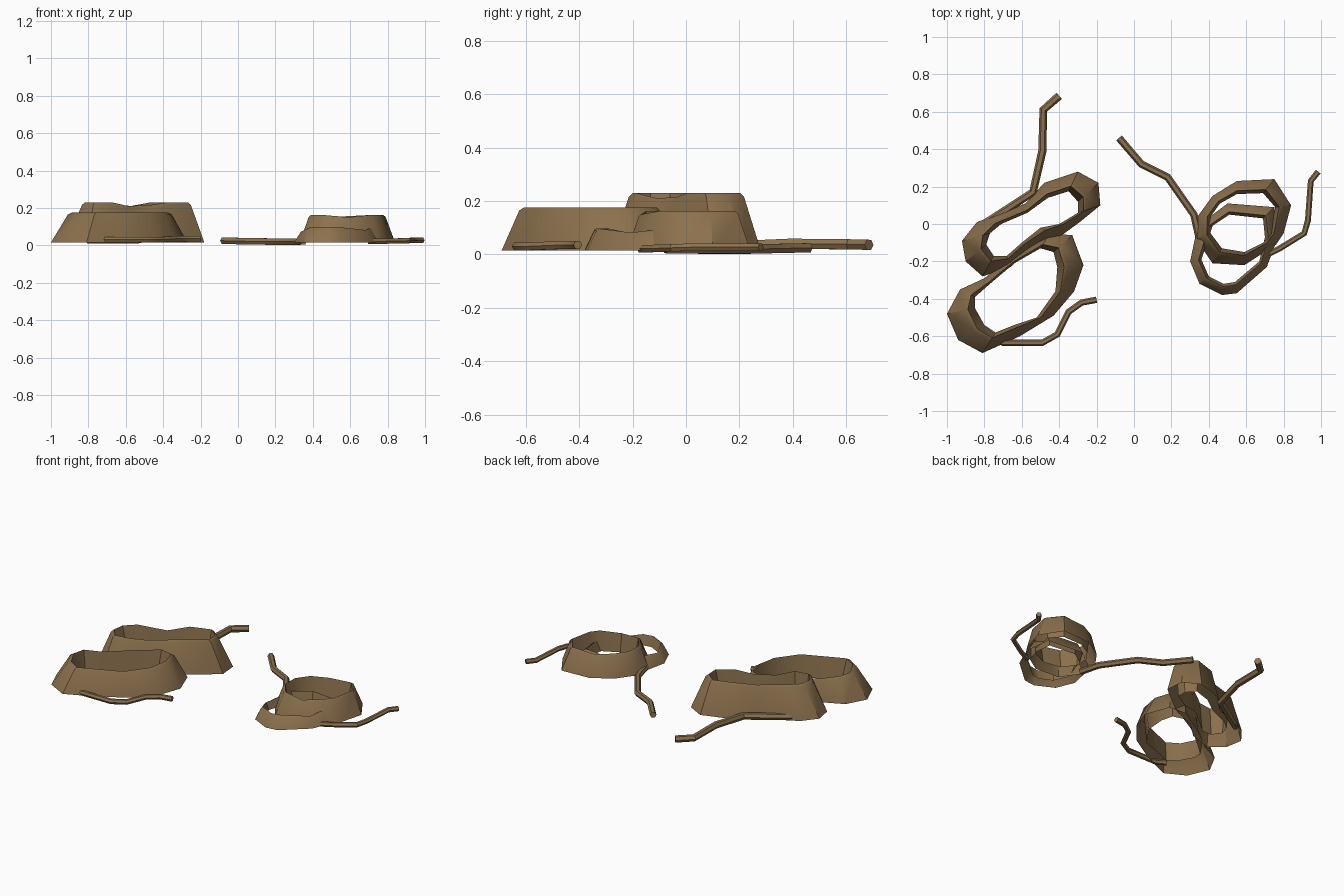
import bpy, math

if "Cube" in bpy.data.objects:
    bpy.data.objects.remove(bpy.data.objects["Cube"])

mat = bpy.data.materials.new("brown")
mat.diffuse_color = (0.26, 0.165, 0.075, 1)
mat.use_nodes = True
mat.node_tree.nodes["Principled BSDF"].inputs["Base Color"].default_value = mat.diffuse_color


def finish(ob):
    bpy.ops.object.select_all(action='DESELECT')
    ob.select_set(True)
    bpy.context.view_layer.objects.active = ob
    bpy.ops.object.shade_smooth_by_angle(angle=math.radians(35))


def collar(name, pairs, height, dips={}):
    """Flared loop: outer wall up to a rim, then a lip down into the hole.
    pairs: (outer x, outer y, hole x, hole y), clockwise from the top view."""
    verts, faces, n = [], [], len(pairs)
    profile = [(0, None), (0.6, 0.94), (0.74, 1.0), (1.0, None)]
    for k, (f, zf) in enumerate(profile):
        for i, (ox, oy, hx, hy) in enumerate(pairs):
            z = (0.015 if k == 0 else 0.03) if zf is None else (height - dips.get(i, 0)) * zf
            verts.append((ox + (hx - ox) * f, oy + (hy - oy) * f, z))
    for k in range(3):
        for i in range(n):
            j = (i + 1) % n
            faces.append((k * n + j, k * n + i, (k + 1) * n + i, (k + 1) * n + j)[::-1])
    me = bpy.data.meshes.new(name)
    me.from_pydata(verts, [], [f[::-1] for f in faces])
    me.materials.append(mat)
    ob = bpy.data.objects.new(name, me)
    bpy.context.collection.objects.link(ob)
    finish(ob)


def strand(name, pts, r=0.02):
    """Thin six-sided strand lying on the floor."""
    cu = bpy.data.curves.new(name, 'CURVE')
    cu.dimensions = '3D'
    cu.bevel_depth, cu.bevel_resolution, cu.use_fill_caps = r, 1, True
    sp = cu.splines.new('POLY')
    sp.points.add(len(pts) - 1)
    for p, c in zip(sp.points, pts):
        p.co = (*c, 1)
    cu.materials.append(mat)
    ob = bpy.data.objects.new(name, cu)
    bpy.context.collection.objects.link(ob)
    bpy.ops.object.select_all(action='DESELECT')
    ob.select_set(True)
    bpy.context.view_layer.objects.active = ob
    bpy.ops.object.convert(target='MESH')
    finish(bpy.context.object)


# tall loop, back left
collar("back_left_loop", [
    (-.30, .28, -.35, .175), (-.19, .22, -.30, .12), (-.18, .10, -.30, .06),
    (-.29, .01, -.40, .00), (-.40, -.07, -.50, -.02), (-.55, -.13, -.60, -.10),
    (-.66, -.23, -.68, -.17), (-.81, -.28, -.75, -.17), (-.90, -.20, -.79, -.11),
    (-.92, -.09, -.77, -.05), (-.84, .01, -.71, .00), (-.58, .11, -.57, .06),
    (-.48, .22, -.46, .14)], 0.23, {4: .015, 5: .02, 11: .02})

# wide loop, front left
collar("front_left_loop", [
    (-.45, -.05, -.50, -.13), (-.33, -.06, -.43, -.15), (-.27, -.22, -.41, -.23),
    (-.32, -.36, -.42, -.36), (-.43, -.49, -.52, -.50), (-.61, -.60, -.64, -.54),
    (-.81, -.69, -.74, -.58), (-.94, -.62, -.80, -.54), (-1.0, -.48, -.85, -.45),
    (-.93, -.35, -.85, -.39), (-.80, -.29, -.77, -.32), (-.66, -.18, -.64, -.21)],
    0.175, {10: .015, 11: .012})

# right loop
collar("right_loop", [
    (.55, .23, .55, .16), (.75, .24, .69, .165), (.84, .10, .755, .09),
    (.80, -.05, .73, -.05), (.76, -.11, .69, -.10), (.59, -.22, .59, -.15),
    (.42, -.21, .47, -.13), (.33, -.08, .41, -.05), (.34, .04, .41, .04),
    (.42, .15, .46, .11)], 0.162, {0: .008, 5: .012})

# low loop tucked through the right loop
collar("low_right_loop", [
    (.30, -.20, .36, -.19), (.34, -.01, .42, -.01), (.50, .11, .51, .05),
    (.75, .09, .69, .03), (.77, -.07, .70, -.07), (.71, -.23, .67, -.20),
    (.55, -.37, .54, -.31), (.47, -.38, .48, -.32), (.35, -.32, .40, -.28)],
    0.097, {0: .02, 5: .015})

# loose strands trailing from the loops
strand("back_left_strand", [(-.80, .0, .03), (-.54, .17, .03), (-.49, .39, .04),
                            (-.485, .61, .038), (-.40, .685, .036)], .022)
strand("front_left_strand", [(-.76, -.60, .03), (-.70, -.635, .03), (-.49, -.635, .03),
                             (-.41, -.59, .03), (-.35, -.47, .035), (-.28, -.42, .036),
                             (-.20, -.405, .036)], .017)
strand("inner_right_strand", [(-.08, .46, .025), (.04, .32, .022), (.18, .25, .02),
                              (.32, .05, .02), (.35, -.08, .022)])
strand("outer_right_strand", [(.985, .28, .027), (.945, .23, .027), (.93, .02, .027),
                              (.91, -.05, .025), (.78, -.13, .022), (.70, -.17, .022)], .016)
